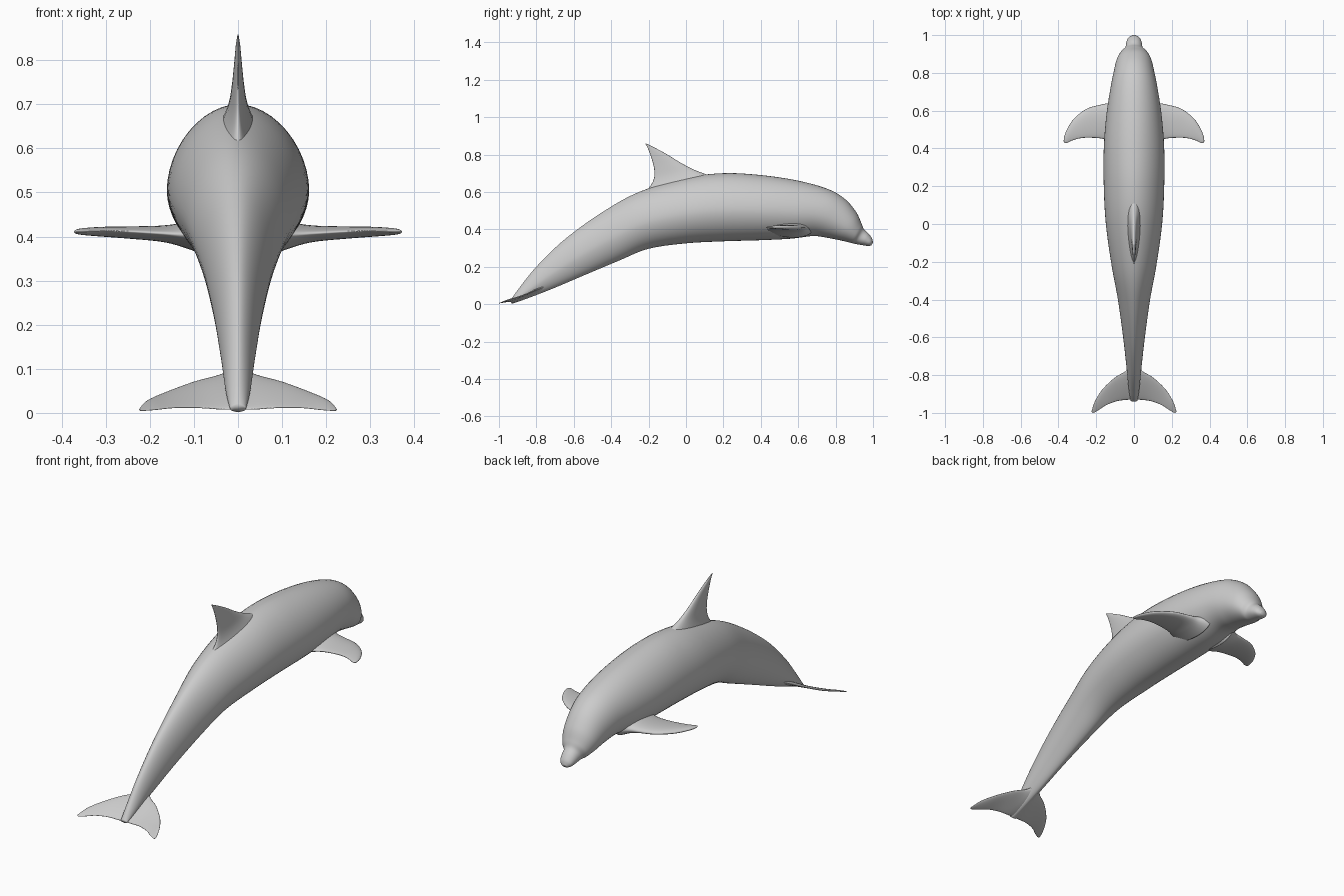
import bpy, bmesh, math
from mathutils import Vector


def spline(rows, steps):
    """Catmull-Rom interpolation of rows of numbers."""
    out = []
    for i in range(len(rows) - 1):
        quad = [rows[max(i - 1, 0)], rows[i], rows[i + 1], rows[min(i + 2, len(rows) - 1)]]
        for s in range(steps):
            t = s / steps
            out.append([0.5 * (2 * b + (c - a) * t + (2 * a - 5 * b + 4 * c - d) * t * t
                               + (3 * b - a - 3 * c + d) * t ** 3) for a, b, c, d in zip(*quad)])
    return out + [list(rows[-1])]


def loft(name, rows, ring, steps=8, mirror=False):
    """Skin the rings made from the interpolated rows."""
    bm = bmesh.new()
    rings = [[bm.verts.new(p) for p in ring(r)] for r in spline(rows, steps)]
    n = len(rings[0])
    for a, b in zip(rings, rings[1:]):
        for i in range(n):
            bm.faces.new((a[i], a[(i + 1) % n], b[(i + 1) % n], b[i]))
    bm.faces.new(rings[0])
    bm.faces.new(rings[-1])
    bmesh.ops.recalc_face_normals(bm, faces=bm.faces)
    me = bpy.data.meshes.new(name)
    bm.to_mesh(me)
    bm.free()
    ob = bpy.data.objects.new(name, me)
    bpy.context.collection.objects.link(ob)
    for p in me.polygons:
        p.use_smooth = True
    if mirror:
        ob.modifiers.new("mirror", 'MIRROR')
    return ob


def power(v, e):
    return math.copysign(abs(v) ** e, v)


def body_ring(row):
    """Row: back y, z, belly y, z, half width, roundness exponent."""
    ty, tz, by, bz, w, e = row
    top, bot = Vector((0, ty, tz)), Vector((0, by, bz))
    mid = bot.lerp(top, 0.46)
    pts = []
    for i in range(48):
        a = math.tau * i / 48
        s = power(math.sin(a), e)
        p = mid + (top - mid) * s if s > 0 else mid + (mid - bot) * s
        pts.append(p + Vector((w * power(math.cos(a), e), 0, 0)))
    return pts


def blade_ring(axis):
    """Row: leading edge xyz, trailing edge xyz, half thickness."""
    def ring(row):
        lead, trail = Vector(row[:3]), Vector(row[3:6])
        pts = []
        for i in range(28):
            a = math.tau * i / 28
            c = (1 - math.cos(a)) / 2
            pts.append(lead.lerp(trail, c) + axis * (row[6] * math.sin(a) * (1.25 - 0.6 * c)))
        return pts
    return ring


# Body from tail stock to beak
loft("body", [
    (-.94, .018, -.93, .002, .018, 1.1),
    (-.90, .075, -.85, .030, .028, 1.15),
    (-.80, .200, -.72, .080, .040, 1.15),
    (-.65, .345, -.55, .152, .058, 1.15),
    (-.45, .490, -.36, .232, .085, 1.12),
    (-.25, .600, -.20, .296, .118, 1.1),
    (.00, .675, .00, .325, .149, 1.08),
    (.20, .700, .20, .336, .160, 1.08),
    (.40, .690, .40, .342, .160, 1.06),
    (.60, .660, .56, .350, .146, 1.03),
    (.76, .615, .68, .364, .125, 1.0),
    (.85, .562, .76, .354, .108, 1.0),
    (.91, .492, .83, .340, .092, 1.0),
    (.938, .432, .88, .328, .070, 1.0),
    (.952, .400, .905, .322, .048, 1.0),
    (.976, .377, .945, .315, .041, 1.0),
    (.994, .352, .975, .311, .031, 1.0),
    (1.0, .330, .991, .314, .014, 1.0),
], body_ring)

# Dorsal fin, flared at the base
loft("dorsal_fin", [
    (0, .18, .660, 0, -.27, .550, .055),
    (0, .11, .693, 0, -.20, .620, .034),
    (0, .04, .720, 0, -.172, .670, .021),
    (0, -.03, .757, 0, -.170, .720, .014),
    (0, -.10, .800, 0, -.183, .775, .009),
    (0, -.17, .838, 0, -.202, .828, .005),
    (0, -.213, .859, 0, -.217, .857, .001),
], blade_ring(Vector((1, 0, 0))))

# Flippers
loft("flippers", [
    (.07, .68, .405, .07, .40, .405, .050),
    (.12, .645, .404, .12, .435, .404, .030),
    (.17, .633, .406, .17, .452, .407, .019),
    (.25, .610, .408, .24, .457, .411, .014),
    (.32, .555, .410, .29, .453, .413, .011),
    (.36, .490, .411, .33, .441, .412, .008),
    (.372, .445, .411, .35, .431, .411, .005),
    (.368, .429, .411, .362, .428, .411, .001),
], blade_ring(Vector((0, 0, 1))), mirror=True)

# Tail flukes
loft("tail_flukes", [
    (0, -.72, .105, 0, -.93, .008, .012),
    (.04, -.775, .086, .04, -.931, .008, .009),
    (.10, -.812, .070, .09, -.938, .011, .006),
    (.165, -.873, .046, .145, -.958, .011, .005),
    (.205, -.935, .028, .185, -.984, .007, .004),
    (.223, -.985, .010, .210, -.998, .005, .002),
    (.223, -.996, .006, .219, -1.0, .005, .001),
], blade_ring(Vector((0, -.35, .94))), mirror=True)
